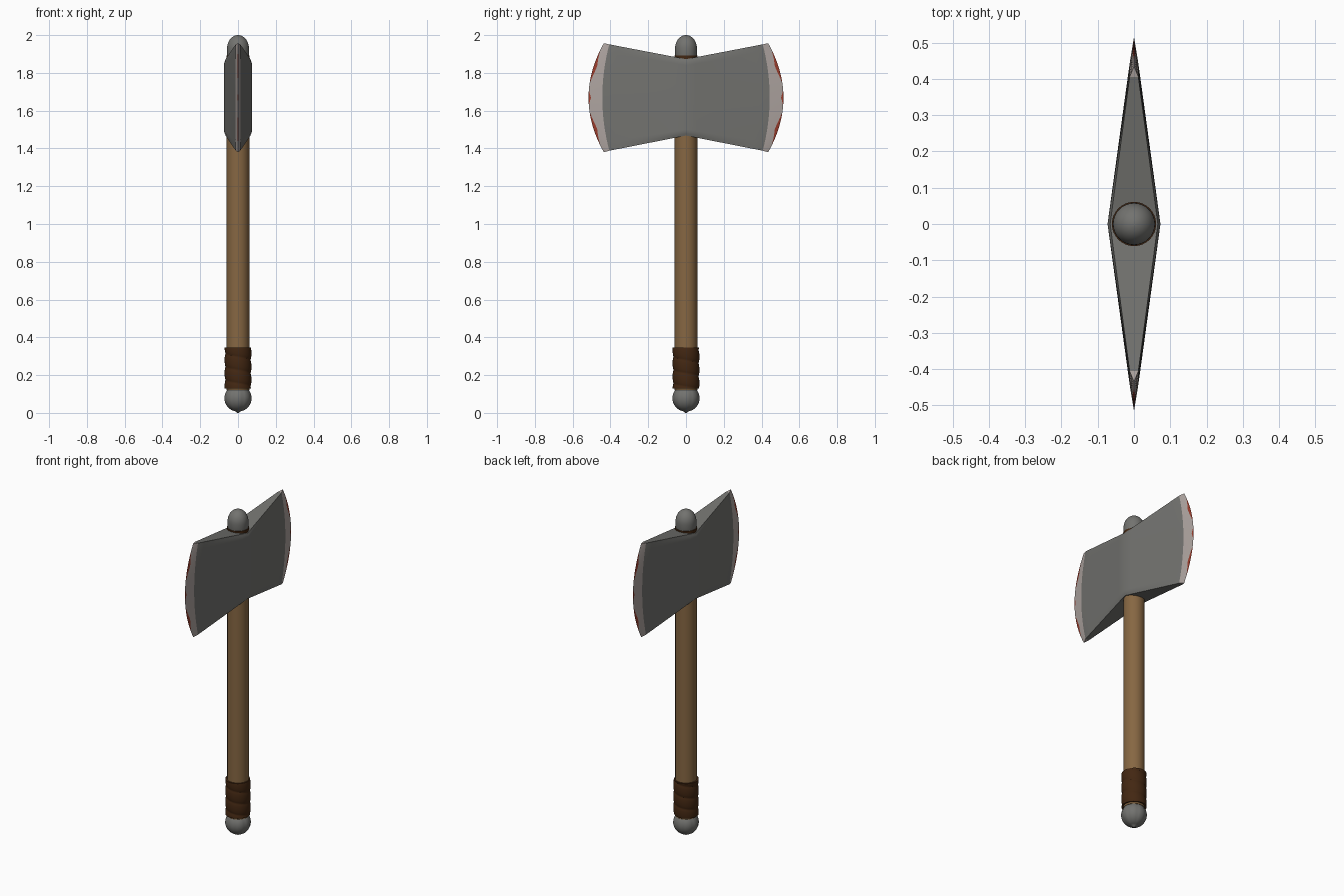
import bpy, bmesh, math

if "Cube" in bpy.data.objects:
    bpy.data.objects.remove(bpy.data.objects["Cube"])


def material(name, rgb):
    m = bpy.data.materials.new(name)
    m.diffuse_color = (*rgb, 1)
    m.use_nodes = True
    m.node_tree.nodes["Principled BSDF"].inputs["Base Color"].default_value = m.diffuse_color
    return m


steel = material("dark steel", (0.17, 0.17, 0.16))
bright = material("sharpened steel", (0.42, 0.37, 0.35))
blood = material("dried red", (0.32, 0.045, 0.025))
wood = material("wood", (0.24, 0.135, 0.055))
leather = material("dark leather", (0.055, 0.02, 0.006))


def finish(bm, name, mats, angle):
    bmesh.ops.remove_doubles(bm, verts=bm.verts, dist=1e-5)
    bmesh.ops.recalc_face_normals(bm, faces=bm.faces)
    me = bpy.data.meshes.new(name)
    bm.to_mesh(me)
    bm.free()
    for m in mats:
        me.materials.append(m)
    ob = bpy.data.objects.new(name, me)
    bpy.context.collection.objects.link(ob)
    bpy.ops.object.select_all(action='DESELECT')
    ob.select_set(True)
    bpy.context.view_layer.objects.active = ob
    bpy.ops.object.shade_smooth_by_angle(angle=math.radians(angle))
    return ob


def lathe(name, profile, mat, n=32, mod=lambda z, a: 1.0, angle=40):
    """Turn (radius, z) points round z; mod scales the radius."""
    bm = bmesh.new()
    rings = []
    for r, z in profile:
        ring = []
        for i in range(n):
            a = 2 * math.pi * i / n
            k = r * mod(z, a)
            ring.append(bm.verts.new((k * math.cos(a), k * math.sin(a), z)))
        rings.append(ring)
    for lo, hi in zip(rings, rings[1:]):
        for i in range(n):
            j = (i + 1) % n
            bm.faces.new((lo[i], lo[j], hi[j], hi[i]))
    bm.faces.new(rings[0][::-1])
    bm.faces.new(rings[-1])
    return finish(bm, name, [mat], angle)


# Shaft
lathe("handle", [(0.06, 0.12), (0.06, 1.87)], wood)

# Leather binding wound as a helix
lathe("grip_wrap", [(0.071, 0.13 + 0.215 * i / 42) for i in range(43)], leather, 32,
      lambda z, a: 0.9 + 0.1 * abs(math.sin(math.pi * (z / 0.07 + a / (2 * math.pi)))) ** 0.4)

# Fluted ball pommel with a small tip
ball = [(0.072 * math.sin(b), 0.078 - 0.071 * math.cos(b))
        for b in [math.pi * (0.06 + 0.88 * i / 16) for i in range(17)]]
lathe("pommel", [(0.003, 0.0), (0.010, 0.004)] + ball, steel, 48,
      lambda z, a: 0.965 + 0.035 * abs(math.cos(4 * a)) ** 0.5)

# Leather collar and domed cap
lathe("top_collar", [(0.061, 1.85), (0.061, 1.893)], leather)
dome = [(0.058 * math.cos(b), 1.93 + 0.07 * math.sin(b))
        for b in [math.pi / 2 * i / 10 for i in range(10)]]
lathe("top_cap", [(0.056, 1.885), (0.058, 1.892)] + dome + [(0.004, 2.0)], steel)


# Double-bitted head
def stain(t):
    """Share of the sharpened band covered by red at height t."""
    return 0.03 + 0.3 * max(0, 1 - abs(abs(t) - 0.58) / 0.3) + 0.15 * max(0, 1 - abs(t) / 0.12)


ts = [-1, -0.95] + [-0.9 + 0.06 * i for i in range(31)] + [0.95, 1]
BODY = 8
COLS = BODY + 2


def head_point(c, t):
    bow = 1 - t * t
    y_in, y_out = 0.406 + 0.037 * bow, 0.435 + 0.081 * bow
    x_mid = 0.073 * (1 - 0.1 * max(0, (abs(t) - 0.9) / 0.1))
    x_in = 0.012
    if c <= BODY:
        s = c / BODY
        y, x = s * y_in, x_mid + (x_in - x_mid) * s
        top, low = 1.873 + 0.078 * s, 1.468 - 0.080 * s
    else:
        s = 1 if c == COLS else 1 - stain(t)
        y, x = y_in + (y_out - y_in) * s, x_in * (1 - s)
        top, low = 1.951 + 0.006 * s, 1.388 - 0.008 * s
    return x, y, (top + low) / 2 + (top - low) / 2 * t


bm = bmesh.new()
for sx in (1, -1):
    for sy in (1, -1):
        grid = []
        for c in range(COLS + 1):
            col = []
            for t in ts:
                x, y, z = head_point(c, t)
                col.append(bm.verts.new((sx * x, sy * y, z)))
            grid.append(col)
        for c in range(COLS):
            for k in range(len(ts) - 1):
                f = bm.faces.new((grid[c][k], grid[c + 1][k], grid[c + 1][k + 1], grid[c][k + 1]))
                if c >= BODY:
                    red = c == COLS - 1 and stain((ts[k] + ts[k + 1]) / 2) > 0.05
                    f.material_index = 2 if red else 1
# Close the top and bottom rims
for t in (-1, 1):
    for sy in (1, -1):
        for c in range(COLS):
            pts = []
            for cc, sx in ((c, 1), (c + 1, 1), (c + 1, -1), (c, -1)):
                x, y, z = head_point(cc, t)
                if c == COLS - 1 and cc == COLS and sx == -1:
                    continue
                pts.append(bm.verts.new((sx * x, sy * y, z)))
            f = bm.faces.new(pts)
            f.material_index = 1 if c >= BODY else 0
finish(bm, "axe_head", [steel, bright, blood], 30)
